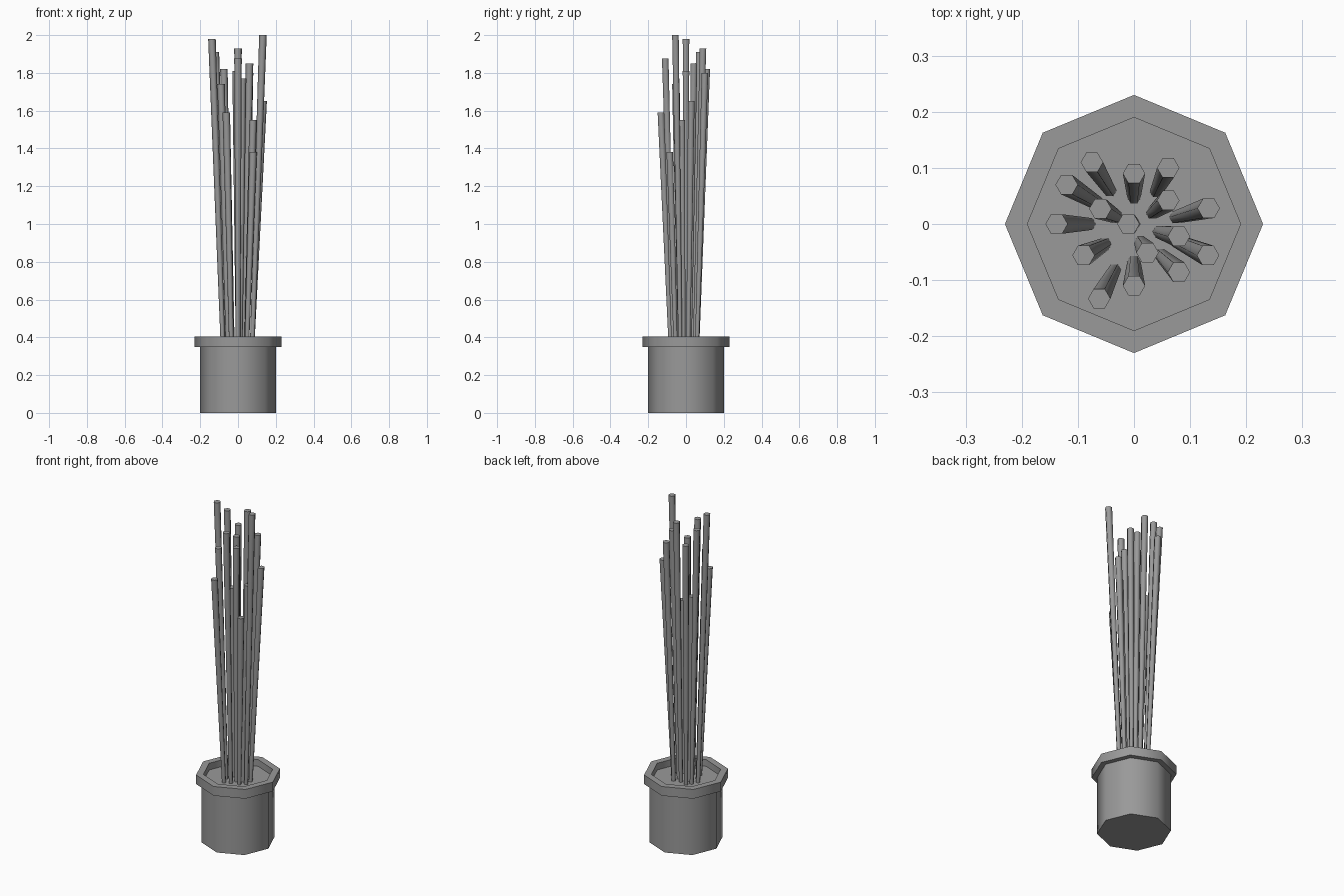
import bpy, bmesh, math
from mathutils import Vector

if "Cube" in bpy.data.objects:
    bpy.data.objects.remove(bpy.data.objects["Cube"])

# Dark grey for every part
dark = bpy.data.materials.new("dark_grey")
dark.diffuse_color = (0.32, 0.32, 0.32, 1)
dark.use_nodes = True
dark.node_tree.nodes["Principled BSDF"].inputs["Base Color"].default_value = dark.diffuse_color


def finish(name, bm, angle=None):
    bmesh.ops.recalc_face_normals(bm, faces=bm.faces[:])
    me = bpy.data.meshes.new(name)
    bm.to_mesh(me)
    bm.free()
    me.materials.append(dark)
    ob = bpy.data.objects.new(name, me)
    bpy.context.collection.objects.link(ob)
    if angle:
        bpy.ops.object.select_all(action='DESELECT')
        ob.select_set(True)
        bpy.context.view_layer.objects.active = ob
        bpy.ops.object.shade_smooth_by_angle(angle=math.radians(angle))
    return ob


def ring(bm, center, r, n):
    return [bm.verts.new(Vector(center) + Vector((r * math.cos(2 * math.pi * i / n),
            r * math.sin(2 * math.pi * i / n), 0))) for i in range(n)]


def bridge(bm, a, b):
    n = len(a)
    for i in range(n):
        j = (i + 1) % n
        bm.faces.new((a[i], a[j], b[j], b[i]))


# Pot: eight-sided shell with an overhanging rim, closed by the soil inside
profile = [(0.20, 0), (0.20, 0.35), (0.23, 0.35), (0.23, 0.405), (0.19, 0.405), (0.19, 0.365)]
bm = bmesh.new()
rings = [ring(bm, (0, 0, z), r, 8) for r, z in profile]
for a, b in zip(rings, rings[1:]):
    bridge(bm, a, b)
bm.faces.new(rings[0])
finish("pot", bm, 50)

# Soil surface, facing up
bm = bmesh.new()
bm.faces.new(ring(bm, (0, 0, 0.365), 0.19, 8))
finish("soil", bm)

# Stems: base x, base y, tip x, tip y, tip height
stems = [
    (-0.043, 0.060, -0.075, 0.110, 1.82),
    (0.000, 0.047, 0.000, 0.090, 1.93),
    (0.040, 0.058, 0.061, 0.100, 1.80),
    (-0.062, 0.035, -0.120, 0.070, 1.91),
    (-0.030, 0.012, -0.060, 0.027, 1.48),
    (0.033, 0.020, 0.061, 0.042, 1.85),
    (0.075, 0.012, 0.133, 0.028, 1.65),
    (-0.080, 0.000, -0.138, 0.000, 1.98),
    (0.000, 0.000, -0.010, 0.000, 1.81),
    (0.045, -0.014, 0.080, -0.022, 1.55),
    (0.012, -0.033, 0.024, -0.051, 1.77),
    (-0.052, -0.036, -0.090, -0.056, 1.74),
    (0.075, -0.030, 0.132, -0.056, 2.00),
    (0.047, -0.055, 0.080, -0.086, 1.38),
    (0.000, -0.067, 0.000, -0.110, 1.875),
    (-0.035, -0.082, -0.062, -0.133, 1.59),
]
for k, (bx, by, tx, ty, h) in enumerate(stems):
    bm = bmesh.new()
    low = ring(bm, (bx, by, 0.36), 0.012, 6)
    top = ring(bm, (tx, ty, h), 0.02, 6)
    bridge(bm, low, top)
    bm.faces.new(low)
    bm.faces.new(top)
    finish(f"stem_{k + 1}", bm, 65)
